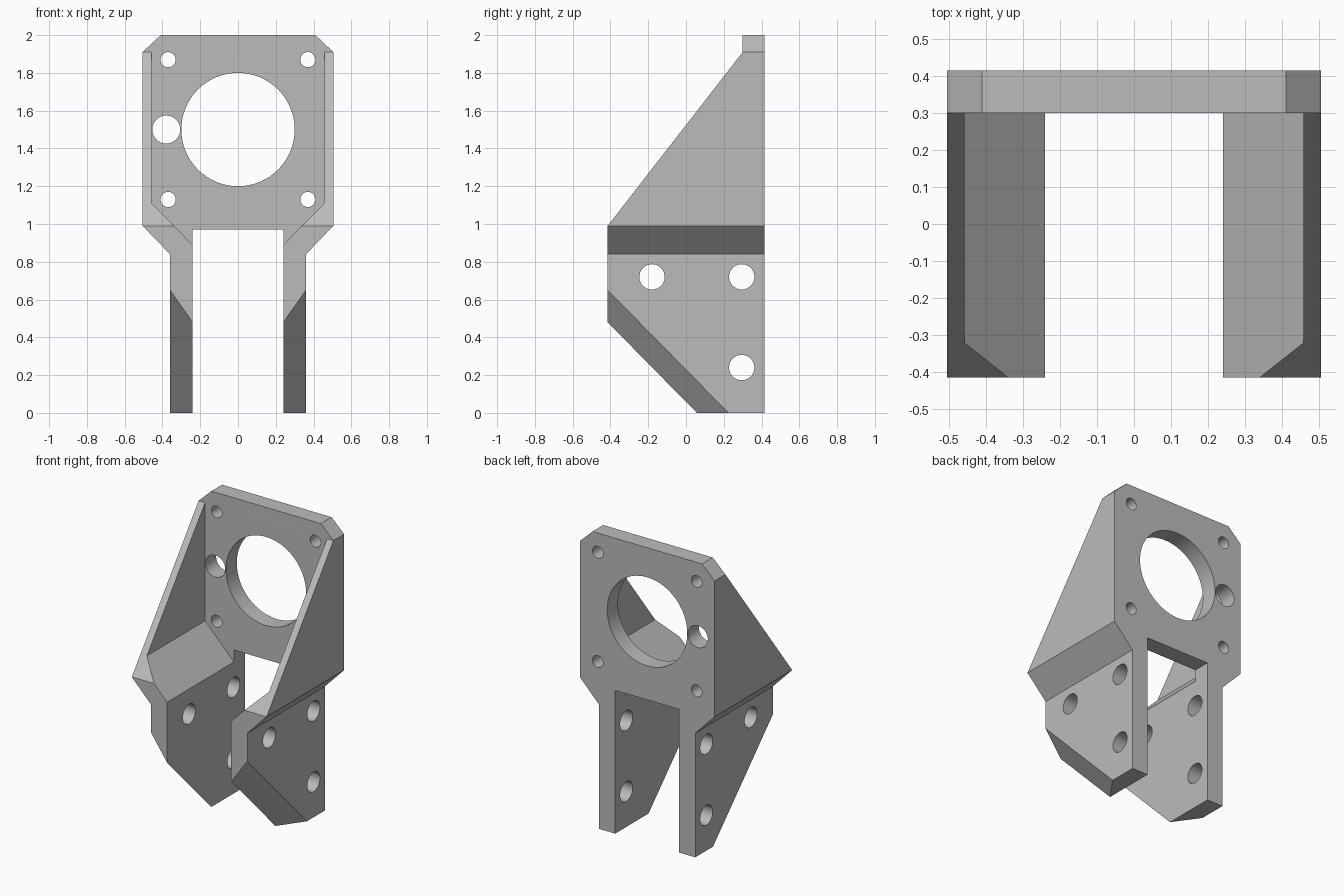
import bpy, bmesh, math
from mathutils import Vector, Matrix

cube = bpy.data.objects.get("Cube")
if cube:
    bpy.data.objects.remove(cube, do_unlink=True)

HALF = 0.415       # half depth
PLATE_Y = 0.30     # front of the upright plate


def finish(bm, name):
    bmesh.ops.recalc_face_normals(bm, faces=bm.faces)
    mesh = bpy.data.meshes.new(name)
    bm.to_mesh(mesh)
    bm.free()
    obj = bpy.data.objects.new(name, mesh)
    bpy.context.collection.objects.link(obj)
    return obj


def prism(points, axis, start, end):
    """Extrude a profile: (x, z) points along y, or (y, z) points along x."""
    bm = bmesh.new()
    if axis == 'Y':
        verts = [bm.verts.new((a, start, b)) for a, b in points]
        step = Vector((0, end - start, 0))
    else:
        verts = [bm.verts.new((start, a, b)) for a, b in points]
        step = Vector((end - start, 0, 0))
    face = bm.faces.new(verts)
    new = bmesh.ops.extrude_face_region(bm, geom=[face])["geom"]
    bmesh.ops.translate(bm, vec=step, verts=[g for g in new if isinstance(g, bmesh.types.BMVert)])
    return bm


def cylinder(center, radius, depth, axis):
    bm = bmesh.new()
    turn = Matrix.Rotation(math.pi / 2, 4, 'X' if axis == 'Y' else 'Y')
    bmesh.ops.create_cone(bm, cap_ends=True, segments=64, radius1=radius, radius2=radius,
                          depth=depth, matrix=Matrix.Translation(center) @ turn)
    return bm


def mirrored(half):
    return half + [(-x, z) for x, z in reversed(half)]


# Full front silhouette with two legs and chamfered top corners
bm = prism(mirrored([(0.24, 0.97), (0.24, 0), (0.36, 0), (0.36, 0.84),
                     (0.505, 0.99), (0.505, 1.91), (0.41, 2.0)]), 'Y', -HALF, HALF)

# Slanted bevel on the lower front of each leg
for side in (1, -1):
    a = Vector((side * 0.36, -HALF, 0.65))
    b = Vector((side * 0.36, 0.225, 0))
    c = Vector((side * 0.24, -HALF, 0.48))
    normal = (b - a).cross(c - a).normalized()
    if normal.z > 0:
        normal.negate()
    cut = bmesh.ops.bisect_plane(bm, geom=bm.verts[:] + bm.edges[:] + bm.faces[:], dist=1e-5,
                                 plane_co=a, plane_no=normal, clear_outer=True)
    edges = [g for g in cut["geom_cut"] if isinstance(g, bmesh.types.BMEdge)]
    bmesh.ops.holes_fill(bm, edges=edges, sides=0)
bracket = finish(bm, "motor_bracket")

# Pocket between the side gussets, and the slope along their tops
cutters = [
    finish(prism(mirrored([(0.24, -0.1), (0.24, 0.89), (0.457, 1.11), (0.457, 2.2)]),
                 'Y', -0.6, PLATE_Y), "pocket_cutter"),
    finish(prism([(-0.558, 0.806), (PLATE_Y, 1.91), (PLATE_Y, 2.2), (-0.558, 2.2)],
                 'X', -0.7, 0.7), "slope_cutter"),
]

# Plate holes: central bore, side hole and four screw holes
plate_holes = [(0, 1.5, 0.30), (-0.38, 1.5, 0.074)]
plate_holes += [(x, z, 0.04) for x in (-0.37, 0.37) for z in (1.13, 1.87)]
for x, z, r in plate_holes:
    cutters.append(finish(cylinder((x, 0.36, z), r, 0.3, 'Y'), "plate_hole_cutter"))

# Mounting holes through both legs
for y, z in ((-0.18, 0.72), (0.295, 0.72), (0.295, 0.24)):
    cutters.append(finish(cylinder((0, y, z), 0.067, 1.2, 'X'), "leg_hole_cutter"))

bpy.ops.object.select_all(action='DESELECT')
bracket.select_set(True)
bpy.context.view_layer.objects.active = bracket
for cutter in cutters:
    cutter.hide_render = True
    mod = bracket.modifiers.new("cut", 'BOOLEAN')
    mod.operation = 'DIFFERENCE'
    mod.solver = 'EXACT'
    mod.object = cutter
    bpy.ops.object.modifier_apply(modifier=mod.name)
    bpy.data.objects.remove(cutter, do_unlink=True)

# Plain grey finish, round bores and crisp edges
grey = bpy.data.materials.new("plain_grey")
grey.use_nodes = True
color = (0.5, 0.5, 0.5, 1)
grey.diffuse_color = color
grey.node_tree.nodes["Principled BSDF"].inputs["Base Color"].default_value = color
bracket.data.materials.clear()
bracket.data.materials.append(grey)
bpy.ops.object.shade_smooth_by_angle(angle=math.radians(30))
